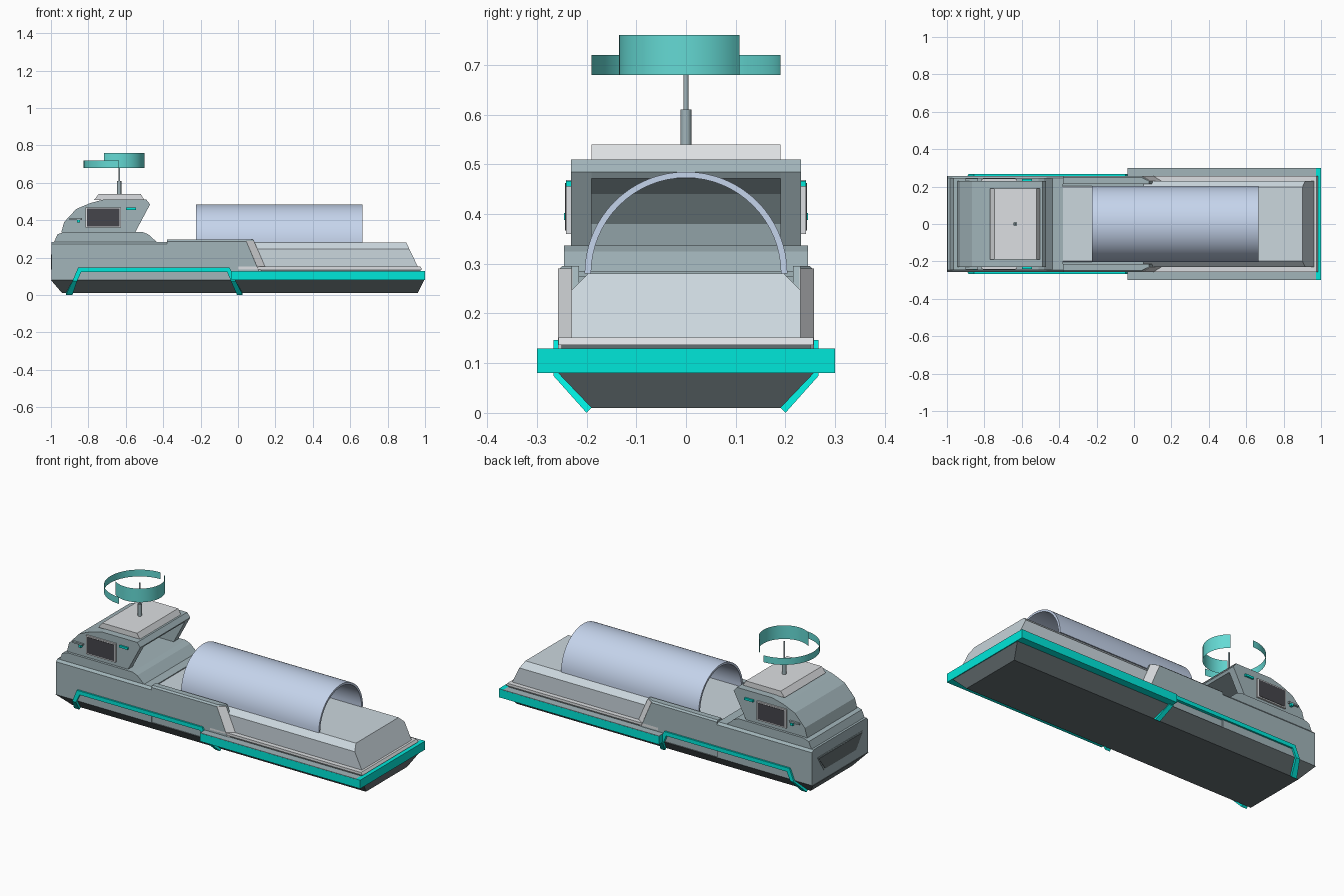
import bpy, bmesh
from math import sin, cos, radians

if "Cube" in bpy.data.objects:
    bpy.data.objects.remove(bpy.data.objects["Cube"])


def material(name, r, g, b):
    m = bpy.data.materials.new(name)
    m.diffuse_color = (r, g, b, 1)
    m.use_nodes = True
    m.node_tree.nodes["Principled BSDF"].inputs["Base Color"].default_value = m.diffuse_color
    return m


BODY = material("body_grey", 0.36, 0.46, 0.49)
LIGHT = material("deck_light", 0.60, 0.68, 0.73)
PALE = material("pale_panel", 0.72, 0.74, 0.76)
DARK = material("dark_hull", 0.13, 0.16, 0.17)
GLASS = material("window_dark", 0.06, 0.06, 0.07)
TEAL = material("teal_trim", 0.0, 0.80, 0.70)
SCAN = material("scanner_teal", 0.13, 0.70, 0.66)
TUBE = material("cargo_blue", 0.56, 0.66, 0.84)


def loft(name, rings, mat, caps=True, closed=True, smooth=False):
    """Skin a list of rings of 3D points."""
    bm = bmesh.new()
    vs = [[bm.verts.new(p) for p in ring] for ring in rings]
    n = len(vs[0])
    for a, b in zip(vs, vs[1:]):
        for i in range(n if closed else n - 1):
            j = (i + 1) % n
            bm.faces.new((a[i], a[j], b[j], b[i]))
    if caps:
        bm.faces.new(vs[0])
        bm.faces.new(vs[-1])
    bmesh.ops.recalc_face_normals(bm, faces=bm.faces)
    me = bpy.data.meshes.new(name)
    bm.to_mesh(me)
    bm.free()
    me.materials.append(mat)
    ob = bpy.data.objects.new(name, me)
    bpy.context.collection.objects.link(ob)
    if smooth:
        bpy.ops.object.select_all(action='DESELECT')
        ob.select_set(True)
        bpy.context.view_layer.objects.active = ob
        bpy.ops.object.shade_smooth_by_angle(angle=radians(35))
    return ob


def side_profile(name, pts, y0, y1, mat, inset=0.0):
    """Extrude an x-z outline across y."""
    return loft(name, [[(x, y, z) for x, z in pts] for y in (y0, y1)], mat)


def box(name, x0, x1, y0, y1, z0, z1, mat):
    return side_profile(name, [(x0, z0), (x1, z0), (x1, z1), (x0, z1)], y0, y1, mat)


def rect(x0, x1, w, z):
    return [(x0, -w, z), (x1, -w, z), (x1, w, z), (x0, w, z)]


# Lower hull, tapering downwards on all sides
loft("lower_hull", [rect(-0.94, 0.96, 0.19, 0.01), rect(-1.0, 0.995, 0.257, 0.08)], DARK)

# Rear body with chamfered shoulders
sec = [(0.257, 0.08), (0.257, 0.272), (0.245, 0.285)]
sec = sec + [(-y, z) for y, z in reversed(sec)]
loft("rear_body", [[(x, y, z) for y, z in sec] for x in (-0.996, -0.38)], BODY)
box("mid_body", -0.38, 0.05, -0.25, 0.25, 0.08, 0.275, BODY)

# Rear hatch panel: raised frame and darker inset
for nm, x, k, m in (("rear_hatch_frame", -0.998, 0.0, BODY), ("rear_hatch", -1.0, 0.008, DARK)):
    ring = [(-0.15 + k, 0.13 + k), (0.15 - k, 0.13 + k), (0.21 - k, 0.225 - k), (-0.21 + k, 0.225 - k)]
    loft(nm, [[(-0.99, y, z) for y, z in ring], [(x, y, z) for y, z in ring]], m)

# Front deck with chamfered edges and sloped nose
sec = [(0.23, 0.15), (0.23, 0.247), (0.197, 0.28)]
sec = sec + [(-y, z) for y, z in reversed(sec)]
nose = [(0.9 + (0.28 - z) * 0.48, y, z) for y, z in sec]
loft("cargo_deck", [[(-0.44, y, z) for y, z in sec], nose], LIGHT)
loft("deck_skirt", [rect(0.0, 0.985, 0.257, 0.137), rect(0.0, 0.975, 0.257, 0.152)], PALE)
box("skirt_gap", 0.0, 0.975, -0.25, 0.25, 0.128, 0.138, DARK)
box("lower_ledge", -0.025, 0.98, -0.297, 0.297, 0.083, 0.128, BODY)
box("front_bumper", 0.972, 1.0, -0.3, 0.3, 0.08, 0.13, TEAL)

# Cabin base
side_profile("cabin_base", [(-0.985, 0.28), (-0.965, 0.325), (-0.93, 0.337), (-0.51, 0.337),
                            (-0.48, 0.325), (-0.43, 0.28)], -0.245, 0.245, BODY)

# Hollow cabin: bent roof shell between two side walls
outer = [(-0.945, 0.335), (-0.93, 0.39), (-0.865, 0.46), (-0.79, 0.492), (-0.72, 0.51),
         (-0.49, 0.51), (-0.47, 0.485)]
inner = [(-0.478, 0.472), (-0.76, 0.472), (-0.84, 0.44), (-0.89, 0.38), (-0.9, 0.335)]
side_profile("cabin_shell", outer + inner, -0.19, 0.19, BODY)
loft("cabin_roof_panel", [rect(-0.77, -0.50, 0.19, 0.508), rect(-0.745, -0.52, 0.19, 0.54)], PALE)

# Parts repeated on both sides
for s, tag in ((-1, "front"), (1, "back")):
    side_profile(tag + "_cabin_wall", outer + [(-0.55, 0.335)], s * 0.19, s * 0.231, BODY)

    # Side window, status light and grab handle
    box(tag + "_window_frame", -0.815, -0.625, s * 0.22, s * 0.241, 0.36, 0.469, PALE)
    box(tag + "_window", -0.807, -0.633, s * 0.23, s * 0.243, 0.367, 0.462, GLASS)
    box(tag + "_cabin_light", -0.60, -0.545, s * 0.225, s * 0.241, 0.455, 0.467, TEAL)
    box(tag + "_handle_bar", -0.90, -0.835, s * 0.225, s * 0.242, 0.402, 0.411, BODY)
    box(tag + "_handle_knob", -0.86, -0.845, s * 0.225, s * 0.245, 0.388, 0.402, TEAL)

    # Bay wall beside the deck, ending in a slanted chamfer
    def plan(x, z, o):
        return [(-0.38, s * 0.215, z), (x + 0.04, s * 0.215, z), (x + 0.04, s * 0.23, z),
                (x, s * o, z), (-0.38, s * o, z)]
    loft(tag + "_bay_wall", [plan(0.11, 0.13, 0.257), plan(0.045, 0.287, 0.257),
                             plan(0.04, 0.296, 0.248)], BODY)
    loft(tag + "_bay_wall_end", [[(x + dx, s * y, z) for dx, y in
                                  ((0.0, 0.2575), (0.042, 0.2305), (0.038, 0.225), (-0.002, 0.25))]
                                 for x, z in ((0.112, 0.13), (0.043, 0.29))], PALE)

    # Teal trim: straight rail, and a band folding down over the hull
    box(tag + "_rail", -0.035, 1.0, s * 0.257, s * 0.3, 0.08, 0.127, TEAL)
    box(tag + "_rail_cap", -0.035, 0.972, s * 0.257, s * 0.2995, 0.127, 0.13, BODY)
    path = [(-0.92, 0, -0.885, 0), (-0.885, 0.075, -0.86, 0.075), (-0.855, 0.147, -0.838, 0.124),
            (-0.045, 0.147, -0.058, 0.124), (-0.012, 0.075, -0.038, 0.075), (0.025, 0, -0.005, 0)]
    rings = []
    for xo, zo, xi, zi in path:
        low = zo < 0.05
        yo, yi, dz = (0.2, 0.19, 0.01) if low else (0.267, 0.25, 0)
        rings.append([(xo, s * yo, zo), (xi, s * yo, zi),
                      (xi, s * yi, zi + dz), (xo, s * yi, zo + dz)])
    loft(tag + "_trim_band", rings, TEAL)

# Half-pipe cargo cover
angles = [radians(180 * i / 32) for i in range(33)]
arch = [(0.204 * cos(a), 0.28 + 0.205 * sin(a)) for a in angles]
arch += [(0.191 * cos(a), 0.28 + 0.193 * sin(a)) for a in reversed(angles)]
loft("cargo_cover", [[(x, y, z) for y, z in arch] for x in (-0.225, 0.665)], TUBE, smooth=True)

# Antenna mast
CX = -0.635
for nm, r, z0, z1 in (("mast_base", 0.011, 0.535, 0.61), ("mast_rod", 0.005, 0.61, 0.73)):
    loft(nm, [[(CX + r * cos(radians(a)), r * sin(radians(a)), z) for a in range(0, 360, 30)]
              for z in (z0, z1)], BODY, smooth=True)

# Scanner screens: two thin half rings around the mast
for nm, r, a0, z1 in (("scanner_inner", 0.135, -127, 0.76), ("scanner_outer", 0.19, 90, 0.72)):
    arc = [radians(a0 + 180 * i / 24) for i in range(25)]
    loft(nm, [[(CX + r * cos(a), r * sin(a), z) for a in arc] for z in (0.68, z1)],
         SCAN, caps=False, closed=False, smooth=True)
